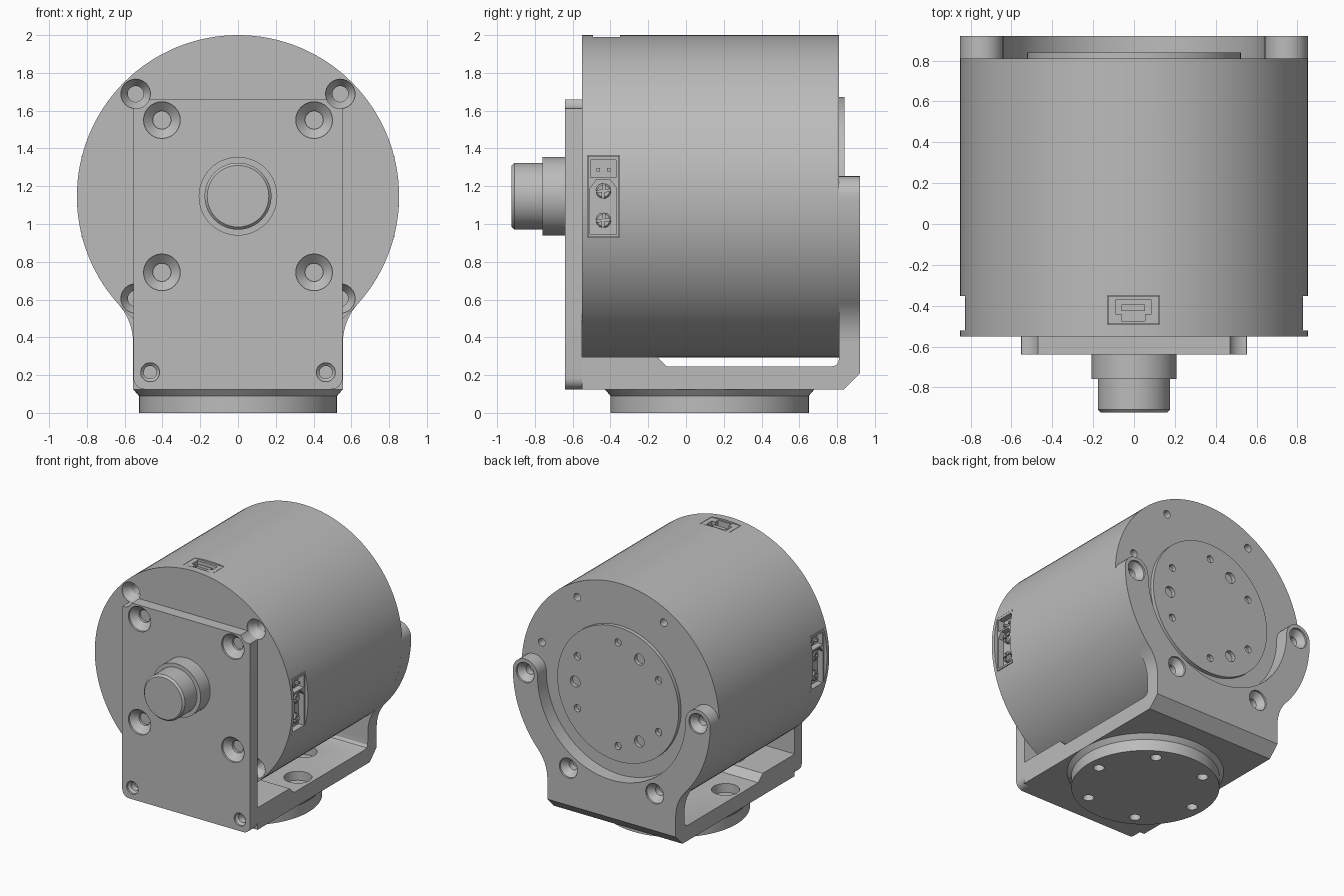
import bpy, bmesh
from math import sin, cos, pi, radians, atan2
from mathutils import Vector

old = bpy.data.objects.get("Cube")
if old:
    bpy.data.objects.remove(old, do_unlink=True)

grey = bpy.data.materials.new("satin_grey")
grey.use_nodes = True
GREY = (0.5, 0.5, 0.5, 1)
grey.diffuse_color = GREY
grey.node_tree.nodes["Principled BSDF"].inputs["Base Color"].default_value = GREY

ZC = 1.147                                   # height of the motor axis
R = 0.853                                    # motor radius
FRONT, BACK = Vector((0, -1, 0)), Vector((0, 1, 0))
UP, DOWN = Vector((0, 0, 1)), Vector((0, 0, -1))


def revolve(bm, profile, loc, axis, seg=32):
    """Closed solid of (radius, height) points turned around an axis at loc."""
    axis, loc = Vector(axis), Vector(loc)
    u = axis.orthogonal().normalized()
    v = axis.cross(u)
    rings = []
    for r, h in profile:
        rings.append([bm.verts.new(loc + axis * h + (u * cos(a) + v * sin(a)) * r)
                      for a in (2 * pi * i / seg for i in range(seg))])
    for a, b in zip(rings, rings[1:]):
        for i in range(seg):
            j = (i + 1) % seg
            bm.faces.new((a[i], a[j], b[j], b[i]))
    bm.faces.new(rings[0])
    bm.faces.new(rings[-1])


def prism(bm, outline, lo, hi, axis):
    """Extrude an outline between lo and hi along x, y or z."""
    def place(p, h):
        return {"x": (h, p[0], p[1]), "y": (p[0], h, p[1]), "z": (p[0], p[1], h)}[axis]
    a = [bm.verts.new(place(p, lo)) for p in outline]
    b = [bm.verts.new(place(p, hi)) for p in outline]
    for i in range(len(a)):
        j = (i + 1) % len(a)
        bm.faces.new((a[i], a[j], b[j], b[i]))
    bm.faces.new(a)
    bm.faces.new(b)


def box(bm, x, y, z):
    prism(bm, [(x[0], y[0]), (x[1], y[0]), (x[1], y[1]), (x[0], y[1])], z[0], z[1], "z")


def arc(cx, cz, r, a0, a1, n):
    return [(cx + r * cos(a0 + (a1 - a0) * i / n), cz + r * sin(a0 + (a1 - a0) * i / n))
            for i in range(n + 1)]


def polar(r, deg):
    return r * cos(radians(deg)), r * sin(radians(deg))


def make(name, bm, cutter=None):
    """Turn a bmesh into an object, optionally cutting it with another bmesh."""
    def to_object(b, label):
        bmesh.ops.recalc_face_normals(b, faces=b.faces)
        mesh = bpy.data.meshes.new(label)
        b.to_mesh(mesh)
        b.free()
        ob = bpy.data.objects.new(label, mesh)
        bpy.context.collection.objects.link(ob)
        return ob
    ob = to_object(bm, name)
    ob.data.materials.append(grey)
    bpy.ops.object.select_all(action="DESELECT")
    ob.select_set(True)
    bpy.context.view_layer.objects.active = ob
    if cutter:
        tool = to_object(cutter, name + "_cutter")
        tool.hide_render = True
        mod = ob.modifiers.new("holes", "BOOLEAN")
        mod.operation, mod.solver, mod.object = "DIFFERENCE", "EXACT", tool
        bpy.ops.object.modifier_apply(modifier=mod.name)
        bpy.data.objects.remove(tool, do_unlink=True)
    bpy.ops.object.shade_smooth_by_angle(angle=radians(30))
    return ob


def sink(bm, loc, axis, wide, narrow, cone, deep):
    """Countersunk hole going into a face along axis."""
    revolve(bm, [(wide, -0.02), (wide, 0.015), (narrow, cone), (narrow, deep)], loc, axis)


# Motor body with screw holes and connector pockets
body, cut = bmesh.new(), bmesh.new()
revolve(body, [(R, -0.81), (R, 0.55)], (0, 0, ZC), FRONT, 128)
for deg in (45, 135, 225, 315):
    x, z = polar(0.766, deg)
    sink(cut, (x, -0.55, ZC + z), BACK, 0.078, 0.042, 0.07, 0.16)
for r, deg in ((0.747, 60), (0.747, 120), (0.712, 17.4)):
    x, z = polar(r, deg)
    revolve(cut, [(0.03, -0.02), (0.03, 0.12)], (x, 0.81, ZC + z), FRONT, 20)
for s in (1, -1):
    box(cut, (s * 0.75, s * 0.9), (-0.522, -0.353), (0.928, 1.362))
box(cut, (-0.13, 0.125), (-0.492, -0.35), (1.9, 2.05))
make("motor_body", body, cut)

# Output rotor on the back
rotor, cut = bmesh.new(), bmesh.new()
revolve(rotor, [(0.525, -0.01), (0.525, 0.03)], (0, 0.81, ZC), BACK, 96)
for i in range(6):
    x, z = polar(0.405, 30 + 60 * i)
    revolve(cut, [(0.028, -0.02), (0.028, 0.036)], (x, 0.84, ZC + z), FRONT, 20)
for i in range(3):
    x, z = polar(0.37, 120 * i)
    revolve(cut, [(0.043, -0.02), (0.043, 0.036)], (x, 0.84, ZC + z), FRONT, 24)
make("output_rotor", rotor, cut)

# Front plate with rounded corners
plate, cut = bmesh.new(), bmesh.new()
c, w, lo, hi = 0.06, 0.553, 0.125, 1.658
outline = []
for cx, cz, a in ((w - c, hi - c, 0), (c - w, hi - c, pi / 2),
                  (c - w, lo + c, pi), (w - c, lo + c, 1.5 * pi)):
    outline += arc(cx, cz, c, a, a + pi / 2, 8)
prism(plate, outline, -0.64, -0.55, "y")
for s in (1, -1):
    for dz in (0.403, -0.403):
        sink(cut, (s * 0.403, -0.64, ZC + dz), BACK, 0.097, 0.048, 0.06, 0.08)
    sink(cut, (s * 0.465, -0.64, 0.215), BACK, 0.05, 0.034, 0.03, 0.08)
    x, z = polar(0.766, 45)
    revolve(cut, [(0.078, -0.02), (0.078, 0.12)], (s * x, -0.64, ZC + z), BACK)
make("front_plate", plate, cut)

# Stepped shaft boss
boss = bmesh.new()
revolve(boss, [(0.208, 0.63), (0.208, 0.76), (0.177, 0.76), (0.177, 0.908), (0.163, 0.923)],
        (0, 0, ZC), FRONT, 64)
make("shaft_boss", boss)

# Bracket floor, side profile extruded across the width
floor, cut = bmesh.new(), bmesh.new()
prism(floor, [(-0.55, 0.125), (0.835, 0.125), (0.92, 0.21), (0.92, 0.3), (0.81, 0.3),
              (0.808, 0.27), (0.795, 0.252), (0.77, 0.245), (-0.1, 0.245),
              (-0.155, 0.297), (-0.55, 0.297)], -0.555, 0.555, "x")
for i in range(6):
    x, y = polar(0.43, 60 * i)
    revolve(cut, [(0.1, -0.1), (0.1, 0.07), (0.04, 0.07), (0.04, 0.2)],
            (x, 0.125 + y, 0.245), DOWN)
make("bracket_floor", floor, cut)

# U-shaped back arm that hugs the motor
arm, cut = bmesh.new(), bmesh.new()
fx, fz, fr = 0.865, 0.37, 0.31
end = atan2(ZC - fz, -fx)
half = [(0.555, 0.3)] + arc(fx, fz, fr, pi, end, 8)
half += arc(0, ZC, R, end - pi, 0, 24)[1:]
half += arc(0.7465, ZC, 0.1065, 0, pi, 16)[1:]
half += arc(0, ZC, 0.64, 0, -pi / 2, 32)[1:]
prism(arm, half + [(-x, z) for x, z in reversed(half[:-1])], 0.81, 0.92, "y")
for deg in (0, 180, 240, 300):
    x, z = polar(0.747, deg)
    sink(cut, (x, 0.92, ZC + z), FRONT, 0.078, 0.036, 0.06, 0.13)
make("bracket_arm", arm, cut)

# Round mounting foot
foot, cut = bmesh.new(), bmesh.new()
revolve(foot, [(0.525, 0), (0.525, 0.09), (0.555, 0.125)], (0, 0.125, 0), UP, 96)
for i in range(6):
    x, y = polar(0.43, 60 * i)
    revolve(cut, [(0.04, -0.05), (0.04, 0.2)], (x, 0.125 + y, 0), UP, 24)
make("mounting_foot", foot, cut)

# Side power connectors: housing with two sockets, contacts inside
for s, side in ((1, "left"), (-1, "right")):
    shell, cut = bmesh.new(), bmesh.new()
    box(shell, (s * 0.745, s * 0.828), (-0.519, -0.356), (0.931, 1.359))
    box(cut, (s * 0.78, s * 0.86), (-0.505, -0.37), (1.245, 1.34))
    prism(cut, [(-0.507, 0.945), (-0.368, 0.945), (-0.368, 1.19), (-0.4, 1.232),
                (-0.475, 1.232), (-0.507, 1.19)], s * 0.78, s * 0.86, "x")
    make(side + "_connector_housing", shell, cut)

    pins, cut = bmesh.new(), bmesh.new()
    for z in (1.02, 1.175):
        revolve(pins, [(0.04, 0.77), (0.04, 0.81), (0.032, 0.818)], (0, -0.437, z), (s, 0, 0), 24)
        prism(cut, [(-0.437 + dx * 0.06 + ex * 0.006, z + dx * 0.006 + ex * 0.06)
                    for dx, ex in ((-1, 0.1), (-0.1, 0.1), (-0.1, 1), (0.1, 1), (0.1, 0.1), (1, 0.1),
                                   (1, -0.1), (0.1, -0.1), (0.1, -1), (-0.1, -1), (-0.1, -0.1), (-1, -0.1))],
              s * 0.795, s * 0.86, "x")
    for y in (-0.465, -0.41):
        box(pins, (s * 0.77, s * 0.815), (y - 0.009, y + 0.009), (1.278, 1.296))
    make(side + "_connector_pins", pins, cut)

# Top signal connector with a T-shaped tongue
shell, cut = bmesh.new(), bmesh.new()
box(shell, (-0.127, 0.122), (-0.489, -0.353), (1.895, 1.99))
prism(cut, [(-0.09, -0.372), (-0.09, -0.44), (-0.06, -0.44), (-0.06, -0.475), (0.055, -0.475),
            (0.055, -0.44), (0.085, -0.44), (0.085, -0.372)], 1.92, 2.05, "z")
make("top_connector_housing", shell, cut)
tongue = bmesh.new()
box(tongue, (-0.06, 0.055), (-0.425, -0.395), (1.91, 1.975))
make("top_connector_tongue", tongue)
